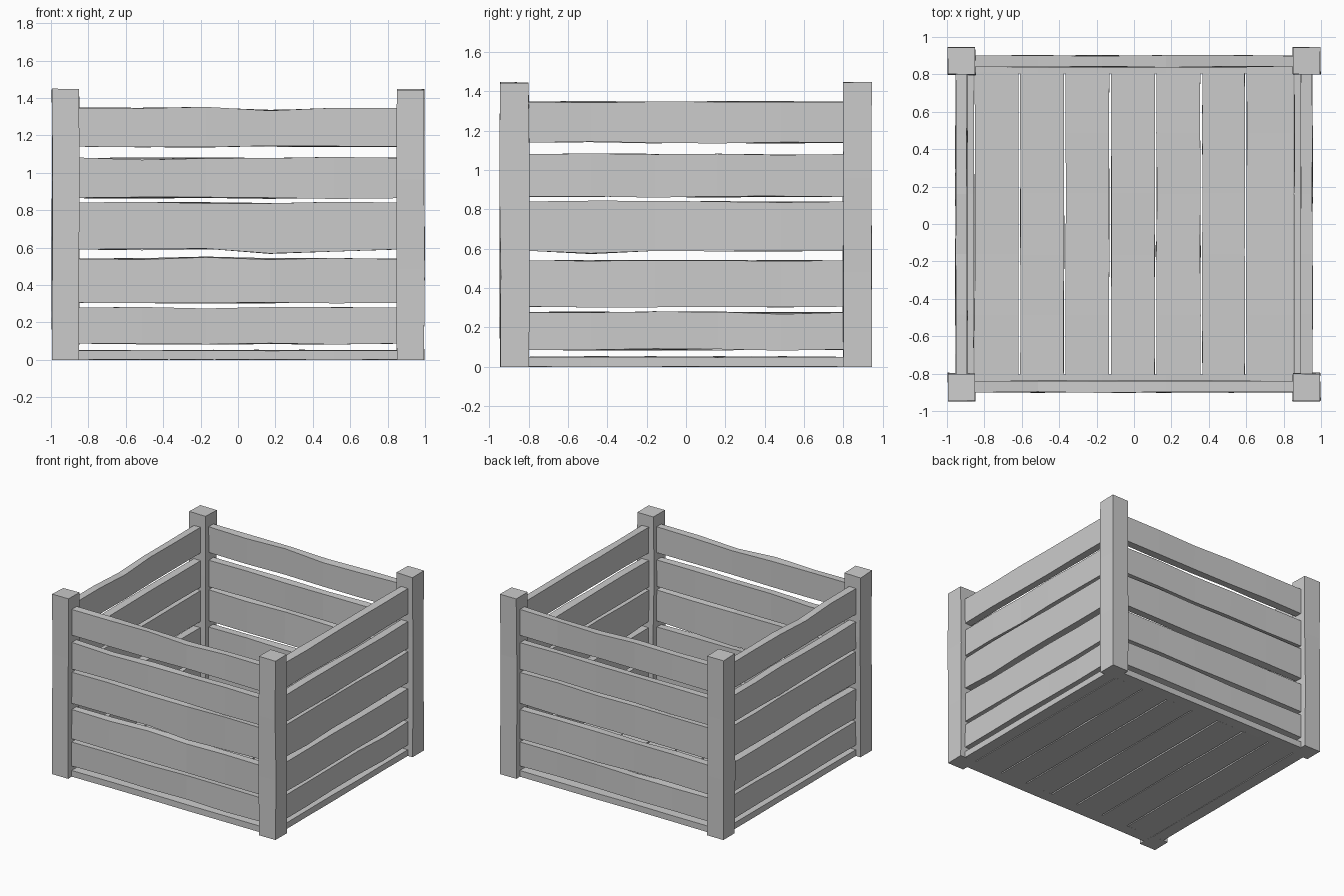
import bpy, bmesh, random
from mathutils import Vector

if "Cube" in bpy.data.objects:
    bpy.data.objects.remove(bpy.data.objects["Cube"])

random.seed(4)


def board(name, lo, hi, axis, segs, wob, dents=()):
    """Box from lo to hi, cut into segs along axis, with slightly uneven hand-cut edges.
    dents: (ring, other axis, side, offset) moves that edge pair of a ring."""
    u, v = [a for a in range(3) if a != axis]
    bm = bmesh.new()
    rings = []
    for i in range(segs + 1):
        ring = []
        inner = 0 < i < segs
        for su, sv in ((0, 0), (1, 0), (1, 1), (0, 1)):
            p = Vector((0, 0, 0))
            p[axis] = lo[axis] + (hi[axis] - lo[axis]) * i / segs
            p[u] = (lo[u], hi[u])[su]
            p[v] = (lo[v], hi[v])[sv]
            w = wob if inner else wob * 0.3
            p[u] += random.uniform(-w, w) * 0.7
            p[v] += random.uniform(-w, w)
            for r, a, side, off in dents:
                if r == i and side == (su if a == u else sv):
                    p[a] += off
            p.z = max(p.z, 0)
            ring.append(bm.verts.new(p))
        rings.append(ring)
    for a, b in zip(rings, rings[1:]):
        for k in range(4):
            bm.faces.new((a[k], a[(k + 1) % 4], b[(k + 1) % 4], b[k]))
    bm.faces.new(rings[0])
    bm.faces.new(rings[-1])
    bmesh.ops.recalc_face_normals(bm, faces=bm.faces)
    me = bpy.data.meshes.new(name)
    bm.to_mesh(me)
    bm.free()
    ob = bpy.data.objects.new(name, me)
    bpy.context.collection.objects.link(ob)
    return ob


# corner posts with slightly slanted tops
for sx, nx in ((-1, "left"), (1, "right")):
    for sy, ny in ((-1, "front"), (1, "back")):
        xs = sorted((sx * 0.995, sx * 0.85))
        ys = sorted((sy * 0.945, sy * 0.80))
        post = board(f"{ny}_{nx}_post", (xs[0], ys[0], 0), (xs[1], ys[1], 1.445), 2, 3, 0.006)
        for vert in post.data.vertices:
            if vert.co.z > 1.4:
                vert.co.z += random.uniform(-0.006, 0.005)

# wall planks: height ranges from bottom to top
levels = [(0.087, 0.278), (0.305, 0.54), (0.59, 0.84), (0.865, 1.08), (1.14, 1.347)]
# larger dents per wall and plank
dents = {
    ("front", 4): [(3, 2, 1, -0.017), (1, 2, 0, -0.006)],
    ("front", 3): [(1, 2, 1, -0.014)],
    ("front", 2): [(3, 2, 0, -0.02), (4, 2, 0, -0.01)],
    ("front", 1): [(2, 2, 1, 0.012)],
    ("back", 4): [(3, 2, 1, -0.014), (4, 2, 1, -0.008)],
    ("right", 2): [(1, 2, 0, -0.014)],
    ("right", 0): [(4, 2, 1, -0.008)],
    ("left", 4): [(2, 2, 1, -0.012)],
}
for s, n in ((-1, "front"), (1, "back")):
    ys = sorted((s * 0.90, s * 0.84))
    for i, (z0, z1) in enumerate(levels):
        board(f"{n}_plank_{i}", (-0.855, ys[0], z0), (0.855, ys[1], z1), 0, 5, 0.005, dents.get((n, i), ()))
    # base rail
    ys = sorted((s * 0.90, s * 0.805))
    board(f"{n}_base_rail", (-0.855, ys[0], 0), (0.855, ys[1], 0.05), 0, 5, 0.002)

for s, n in ((-1, "left"), (1, "right")):
    xs = sorted((s * 0.953, s * 0.892))
    for i, (z0, z1) in enumerate(levels):
        board(f"{n}_plank_{i}", (xs[0], -0.805, z0), (xs[1], 0.805, z1), 1, 5, 0.005, dents.get((n, i), ()))
    xs = sorted((s * 0.953, s * 0.857))
    board(f"{n}_base_rail", (xs[0], -0.805, 0), (xs[1], 0.805, 0.05), 1, 5, 0.002)

# floor boards running front to back
seams = [-0.857, -0.613, -0.37, -0.127, 0.116, 0.36, 0.597, 0.857]
for i, (a, b) in enumerate(zip(seams, seams[1:])):
    board(f"floor_board_{i}", (a + 0.005, -0.81, 0), (b - 0.005, 0.81, 0.05), 1, 5, 0.004)
